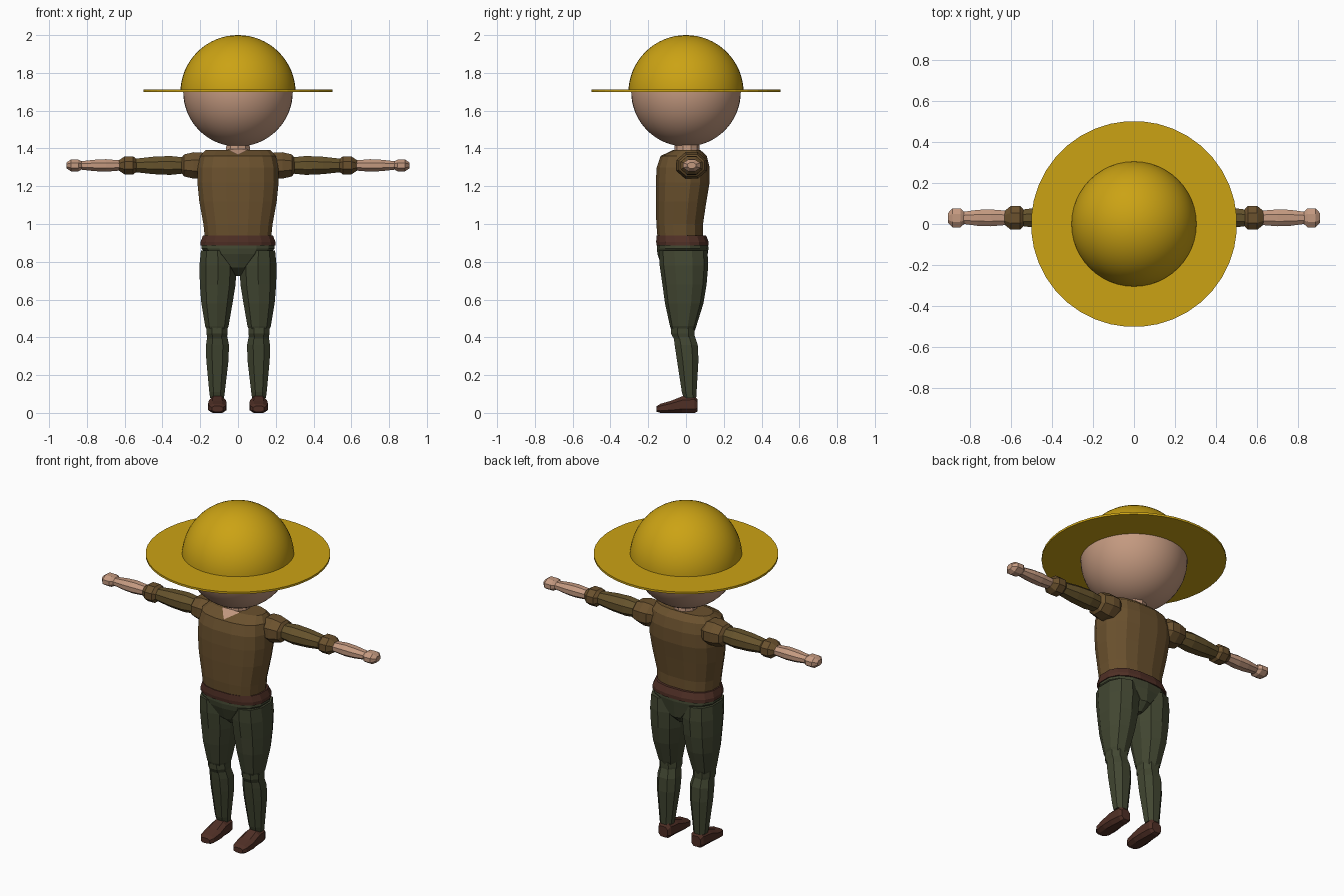
import bpy, bmesh, math


def material(name, rgb):
    m = bpy.data.materials.new(name)
    m.diffuse_color = (*rgb, 1)
    return m


YELLOW = material("hat yellow", (0.60, 0.365, 0.007))
SKIN = material("skin", (0.55, 0.32, 0.215))
SHIRT = material("shirt brown", (0.145, 0.082, 0.027))
SLEEVE = material("sleeve olive brown", (0.130, 0.085, 0.025))
LEATHER = material("dark leather", (0.080, 0.029, 0.019))
GREEN = material("trouser green", (0.054, 0.062, 0.031))


def finish(bm, name, mat, smooth=False):
    bmesh.ops.recalc_face_normals(bm, faces=bm.faces)
    mesh = bpy.data.meshes.new(name)
    bm.to_mesh(mesh)
    bm.free()
    mesh.materials.append(mat)
    if smooth:
        mesh.shade_smooth()
    obj = bpy.data.objects.new(name, mesh)
    bpy.context.collection.objects.link(obj)
    return obj


def loft(name, mat, rings, axis="z", sides=8, power=2.0, side=1):
    """Skin rings (position, low u, high u, low v, high v) along an axis; side -1 mirrors in x."""
    bm = bmesh.new()
    loops = []
    for t, u0, u1, v0, v1 in rings:
        loop = []
        for i in range(sides):
            a = 2 * math.pi * (i + 0.5) / sides
            c, s = math.cos(a), math.sin(a)
            cu = math.copysign(abs(c) ** (2 / power), c)
            sv = math.copysign(abs(s) ** (2 / power), s)
            # widen so flat sides reach the stated limits
            k = 1 / math.cos(math.pi / sides) ** (2 / power)
            u = (u0 + u1) / 2 + (u1 - u0) / 2 * cu * k
            v = (v0 + v1) / 2 + (v1 - v0) / 2 * sv * k
            x, y, z = {"z": (u, v, t), "x": (t, u, v), "y": (u, t, v)}[axis]
            loop.append(bm.verts.new((x * side, y, z)))
        loops.append(loop)
    for a, b in zip(loops, loops[1:]):
        for i in range(sides):
            j = (i + 1) % sides
            bm.faces.new((a[i], a[j], b[j], b[i]))
    bm.faces.new(loops[0])
    bm.faces.new(loops[-1])
    return finish(bm, name, mat)


def ball(name, mat, radius, z, cut=None):
    """Smooth sphere, optionally keeping only what lies above a height."""
    bm = bmesh.new()
    bmesh.ops.create_uvsphere(bm, u_segments=48, v_segments=32, radius=radius)
    bmesh.ops.translate(bm, vec=(0, 0, z), verts=bm.verts)
    if cut is not None:
        bmesh.ops.bisect_plane(bm, geom=bm.verts[:] + bm.edges[:] + bm.faces[:],
                               plane_co=(0, 0, cut), plane_no=(0, 0, 1), clear_inner=True)
    return finish(bm, name, mat, True)


# Head and hat
ball("head", SKIN, 0.29, 1.70)
ball("hat_dome", YELLOW, 0.305, 1.695, cut=1.70)
loft("hat_brim", YELLOW, [(1.70, -0.5, 0.5, -0.5, 0.5), (1.712, -0.5, 0.5, -0.5, 0.5)], sides=40)
loft("neck", SKIN, [(1.35, -0.065, 0.065, -0.06, 0.07), (1.46, -0.06, 0.06, -0.055, 0.065)], sides=10)

# Shirt body
loft("shirt", SHIRT, [
    (0.92, -0.175, 0.175, -0.150, 0.090),
    (1.00, -0.183, 0.183, -0.157, 0.090),
    (1.12, -0.205, 0.205, -0.160, 0.108),
    (1.22, -0.215, 0.215, -0.160, 0.125),
    (1.30, -0.213, 0.213, -0.155, 0.125),
    (1.36, -0.200, 0.200, -0.135, 0.110),
    (1.393, -0.170, 0.170, -0.065, 0.075)], sides=16, power=2.6)

# Open collar plate
bm = bmesh.new()
bm.faces.new([bm.verts.new(p) for p in
              ((-0.06, -0.062, 1.398), (0, -0.136, 1.366), (0.06, -0.062, 1.398))])
finish(bm, "open_collar", SKIN)

# Belt and hips
loft("belt", LEATHER, [
    (0.885, -0.198, 0.198, -0.155, 0.120),
    (0.905, -0.198, 0.198, -0.158, 0.120),
    (0.940, -0.185, 0.185, -0.156, 0.106)], sides=16, power=2.5)
loft("hips", GREEN, [
    (0.725, -0.018, 0.018, -0.07, 0.06),
    (0.77, -0.065, 0.065, -0.125, 0.105),
    (0.84, -0.165, 0.165, -0.148, 0.112),
    (0.87, -0.194, 0.194, -0.152, 0.116),
    (0.89, -0.192, 0.192, -0.150, 0.114)], sides=14, power=2.4)

for side, tag in ((1, "left"), (-1, "right")):
    def limb(part, mat, rings, axis="z", sides=8, power=2.0):
        loft(f"{tag}_{part}", mat, rings, axis, sides, power, side)

    def arm(part, mat, rings):
        limb(part, mat, [(x, 0.03 - ry, 0.03 + ry, 1.31 - rz, 1.31 + rz)
                         for x, ry, rz in rings], "x")

    # Arm, from shoulder to hand
    arm("shoulder", SHIRT, [(0.16, 0.055, 0.05), (0.19, 0.078, 0.068),
                            (0.235, 0.08, 0.070), (0.285, 0.068, 0.058), (0.30, 0.045, 0.04)])
    arm("upper_arm", SLEEVE, [(0.28, 0.045, 0.042), (0.36, 0.056, 0.050),
                              (0.45, 0.052, 0.046), (0.56, 0.038, 0.034)])
    arm("elbow", SHIRT, [(0.53, 0.032, 0.028), (0.555, 0.058, 0.048),
                         (0.60, 0.058, 0.048), (0.63, 0.034, 0.028)])
    arm("forearm", SKIN, [(0.61, 0.034, 0.026), (0.70, 0.041, 0.033),
                          (0.76, 0.039, 0.030), (0.85, 0.027, 0.020)])
    arm("hand", SKIN, [(0.82, 0.023, 0.017), (0.845, 0.046, 0.031),
                       (0.885, 0.046, 0.031), (0.907, 0.022, 0.016)])

    # Leg, from thigh to shoe
    limb("thigh", GREEN, [
        (0.43, 0.062, 0.160, -0.072, 0.042),
        (0.46, 0.050, 0.174, -0.082, 0.052),
        (0.58, 0.029, 0.194, -0.107, 0.088),
        (0.68, 0.013, 0.202, -0.120, 0.104),
        (0.78, 0.008, 0.204, -0.134, 0.112),
        (0.86, 0.020, 0.196, -0.138, 0.108)], sides=10, power=2.3)
    limb("knee", GREEN, [
        (0.395, 0.060, 0.162, -0.066, 0.045),
        (0.42, 0.055, 0.167, -0.079, 0.046),
        (0.45, 0.056, 0.168, -0.080, 0.046)], power=2.3)
    limb("calf", GREEN, [
        (0.08, 0.074, 0.148, -0.012, 0.054),
        (0.11, 0.070, 0.152, -0.022, 0.056),
        (0.28, 0.050, 0.168, -0.048, 0.066),
        (0.36, 0.048, 0.169, -0.060, 0.062),
        (0.41, 0.058, 0.162, -0.066, 0.045)], power=2.3)
    limb("shoe", LEATHER, [
        (-0.155, 0.080, 0.138, 0.006, 0.036),
        (-0.135, 0.066, 0.152, 0.0, 0.048),
        (-0.08, 0.060, 0.158, 0.0, 0.064),
        (-0.02, 0.064, 0.154, 0.0, 0.088),
        (0.045, 0.068, 0.148, 0.0, 0.092),
        (0.062, 0.080, 0.138, 0.008, 0.070)], "y", power=2.8)
